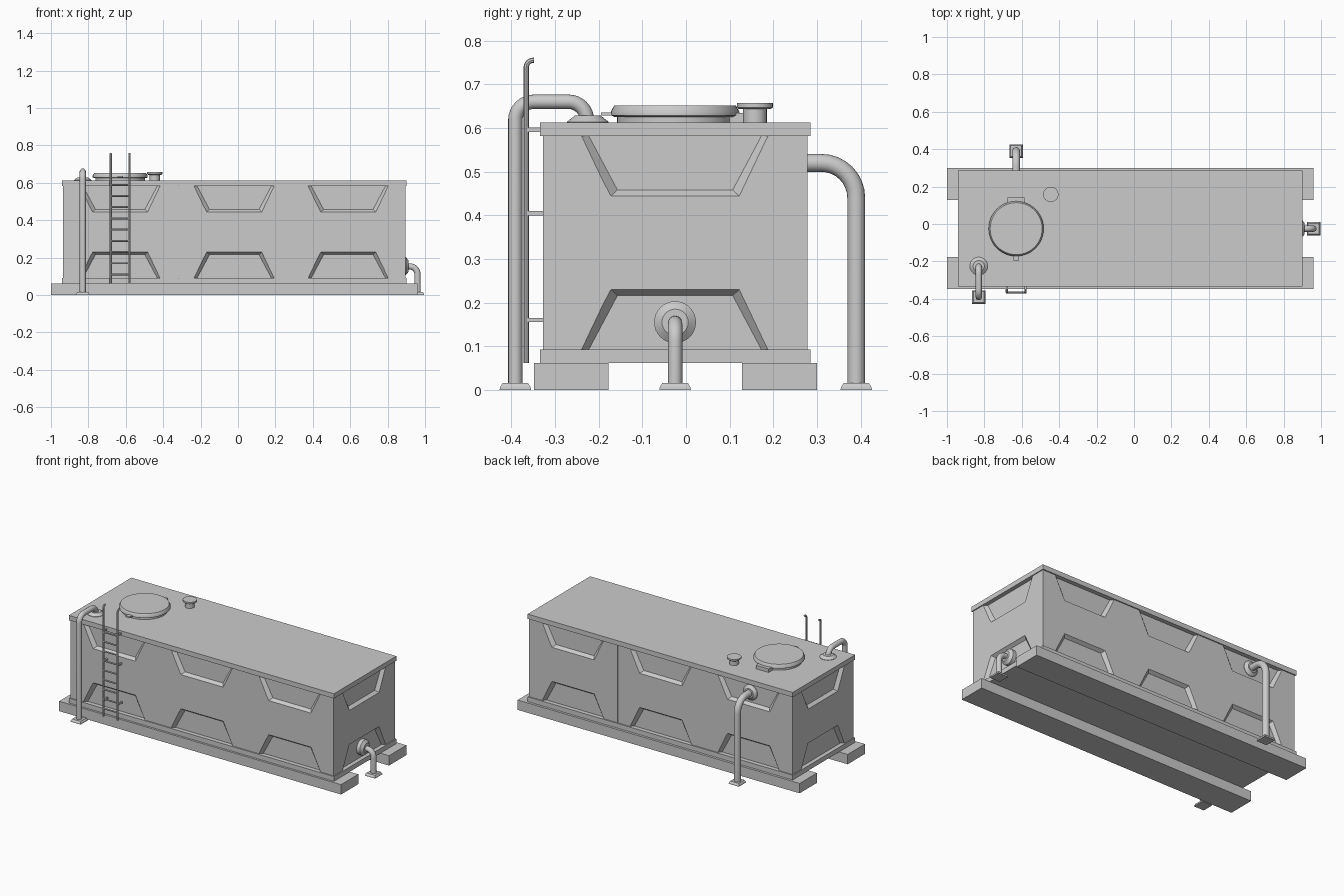
import bpy, bmesh
from math import pi, sin, cos, radians
from mathutils import Vector, Matrix

if "Cube" in bpy.data.objects:
    bpy.data.objects.remove(bpy.data.objects["Cube"])

CX, CY = -0.02, -0.025          # tank centre
HX, HY = 0.915, 0.303           # tank wall half sizes
Z0, Z1 = 0.092, 0.582           # wall bottom and top


def finish(name, bm, smooth=False):
    bmesh.ops.recalc_face_normals(bm, faces=bm.faces)
    me = bpy.data.meshes.new(name)
    bm.to_mesh(me)
    bm.free()
    ob = bpy.data.objects.new(name, me)
    bpy.context.collection.objects.link(ob)
    if smooth:
        shade(ob)
    return ob


def activate(ob):
    bpy.ops.object.select_all(action='DESELECT')
    ob.select_set(True)
    bpy.context.view_layer.objects.active = ob


def shade(ob):
    activate(ob)
    bpy.ops.object.shade_smooth_by_angle(angle=radians(30))


def loft(bm, rings):
    """Skin a stack of equal-length point rings and cap both ends."""
    vs = [[bm.verts.new(p) for p in r] for r in rings]
    n = len(vs[0])
    for a, b in zip(vs, vs[1:]):
        for i in range(n):
            bm.faces.new((a[i], a[(i + 1) % n], b[(i + 1) % n], b[i]))
    bm.faces.new(vs[0][::-1])
    bm.faces.new(vs[-1])


def rect(x, y, z, hx, hy):
    return [(x - hx, y - hy, z), (x + hx, y - hy, z), (x + hx, y + hy, z), (x - hx, y + hy, z)]


def box(name, x0, x1, y0, y1, z0, z1):
    bm = bmesh.new()
    a = ((x0 + x1) / 2, (y0 + y1) / 2)
    h = ((x1 - x0) / 2, (y1 - y0) / 2)
    loft(bm, [rect(*a, z, *h) for z in (z0, z1)])
    return finish(name, bm)


def lathe(name, centre, profile, axis=(0, 0, 1), n=32):
    """Turned part: profile is (radius, height along axis)."""
    q = Vector((0, 0, 1)).rotation_difference(Vector(axis))
    bm = bmesh.new()
    loft(bm, [[Vector(centre) + q @ Vector((r * cos(2 * pi * i / n), r * sin(2 * pi * i / n), h))
               for i in range(n)] for r, h in profile])
    return finish(name, bm, True)


def pipe(name, pts, r, bend, res=6):
    """Round tube along pts with quarter-round bends at the corners."""
    pts = [Vector(p) for p in pts]
    path = [pts[0]]
    for o, p, q in zip(pts, pts[1:], pts[2:]):
        a, b = (o - p).normalized(), (q - p).normalized()
        c = p + (a + b) * bend
        path += [c - b * bend * cos(t * pi / 16) - a * bend * sin(t * pi / 16) for t in range(9)]
    path.append(pts[-1])
    cu = bpy.data.curves.new(name, 'CURVE')
    cu.dimensions = '3D'
    cu.bevel_depth, cu.bevel_resolution, cu.use_fill_caps = r, res, True
    sp = cu.splines.new('POLY')
    sp.points.add(len(path) - 1)
    for s, p in zip(sp.points, path):
        s.co = (*p, 1)
    ob = bpy.data.objects.new(name, cu)
    bpy.context.collection.objects.link(ob)
    activate(ob)
    bpy.ops.object.convert(target='MESH')
    shade(bpy.context.object)


def foot(name, x, y):
    bm = bmesh.new()
    loft(bm, [rect(x, y, 0, 0.036, 0.036), rect(x, y, 0.006, 0.035, 0.035), rect(x, y, 0.016, 0.029, 0.029)])
    finish(name, bm)


# skids
box("front_skid", -1, 0.96, -0.348, -0.177, 0, 0.062)
box("back_skid", -1, 0.96, 0.128, 0.3, 0, 0.062)

# tank walls, bottom and top rims
walls = box("tank_walls", CX - HX, CX + HX, CY - HY, CY + HY, Z0, Z1)
for name, z0, z1 in (("bottom_rim", 0.062, Z0), ("top_rim", Z1, 0.612)):
    box(name, CX - HX - 0.006, CX + HX + 0.006, CY - HY - 0.007, CY + HY + 0.007, z0, z1)

# tapered trapezoid pockets and seam grooves cut into the walls
cut = bmesh.new()
zm = (Z0 + Z1) / 2
for side in range(4):
    half = HX if side % 2 else HY
    wall = Matrix.Translation((CX, CY, zm)) @ Matrix.Rotation(side * pi / 2, 4, 'Z')
    dist = HX if side % 2 else HY
    for u in ((0,) if side % 2 else (-0.61, 0, 0.61)):
        for s in (-1, 1):
            rings = []
            for t in (-0.3, 1):
                wide, narrow, h = 0.224 - 0.0155 * t, 0.147 - 0.015 * t, 0.138 - 0.014 * t
                zr, zt = -(zm - Z0) - 0.02, -(zm - Z0) + h
                rings.append([wall @ Vector((u + x, -dist + 0.02 * t, -s * z))
                              for x, z in ((-wide, zr), (wide, zr), (narrow, zt), (-narrow, zt))])
            loft(cut, rings)
    if side % 2 == 0:
        loft(cut, [[wall @ Vector((-0.30 + x, -dist + y, z)) for x, y in
                    ((-0.001, -0.01), (0.001, -0.01), (0.001, 0.002), (-0.001, 0.002))] for z in (-0.3, 0.3)])
cutter = finish("pocket_cutter", cut)
cutter.hide_render = True
mod = walls.modifiers.new("pockets", 'BOOLEAN')
mod.operation, mod.solver, mod.object = 'DIFFERENCE', 'EXACT', cutter
activate(walls)
bpy.ops.object.modifier_apply(modifier=mod.name)
bpy.data.objects.remove(cutter)

# manhole with lid, handle and hinge
lathe("manhole_neck", (-0.63, -0.025, 0.61), [(0.133, 0), (0.133, 0.018)], n=48)
lathe("manhole_lid", (-0.63, -0.025, 0.625),
      [(0.139, 0), (0.147, 0.004), (0.147, 0.013), (0.139, 0.027)], n=48)
box("lid_handle", -0.645, -0.615, -0.195, -0.165, 0.628, 0.636)
box("lid_hinge", -0.675, -0.585, 0.1, 0.143, 0.612, 0.634)

# roof vent
lathe("vent_neck", (-0.445, 0.158, 0.61), [(0.027, 0), (0.027, 0.035)])
lathe("vent_cap", (-0.445, 0.158, 0.643), [(0.036, 0), (0.041, 0.004), (0.041, 0.014)])

# filling pipe over the front edge
foot("fill_pipe_foot", -0.83, -0.391)
pipe("fill_pipe", [(-0.83, -0.391, 0.01), (-0.83, -0.391, 0.66),
                   (-0.83, -0.227, 0.66), (-0.83, -0.227, 0.612)], 0.0165, 0.042)
lathe("fill_flange", (-0.83, -0.225, 0.611), [(0.048, 0), (0.048, 0.003), (0.03, 0.017)])

# back pipe
foot("back_pipe_foot", -0.63, 0.39)
pipe("back_pipe", [(-0.63, 0.39, 0.01), (-0.63, 0.39, 0.52), (-0.63, 0.255, 0.52)], 0.0205, 0.08)
lathe("back_flange", (-0.63, 0.257, 0.52), [(0.048, 0), (0.048, 0.004), (0.03, 0.018)], (0, 1, 0))

# right end outlet pipe
foot("outlet_pipe_foot", 0.96, -0.025)
pipe("outlet_pipe", [(0.96, -0.025, 0.01), (0.96, -0.025, 0.153), (0.875, -0.025, 0.153)], 0.0165, 0.042)
lathe("outlet_flange", (0.874, -0.025, 0.155), [(0.048, 0), (0.048, 0.024), (0.03, 0.038)], (1, 0, 0))

# ladder
for name, x in (("left", -0.68), ("right", -0.58)):
    pipe(f"ladder_{name}_rail", [(x, -0.366, 0.062), (x, -0.366, 0.755), (x, -0.348, 0.755)], 0.006, 0.016, 2)
    for i, z in enumerate((0.16, 0.405, 0.596)):
        box(f"ladder_{name}_bracket_{i}", x - 0.005, x + 0.005, -0.366, -0.325, z - 0.005, z + 0.005)
for i in range(9):
    z = 0.11 + 0.06 * i
    pipe(f"ladder_rung_{i}", [(-0.68, -0.366, z), (-0.58, -0.366, z)], 0.005, 0, 2)
